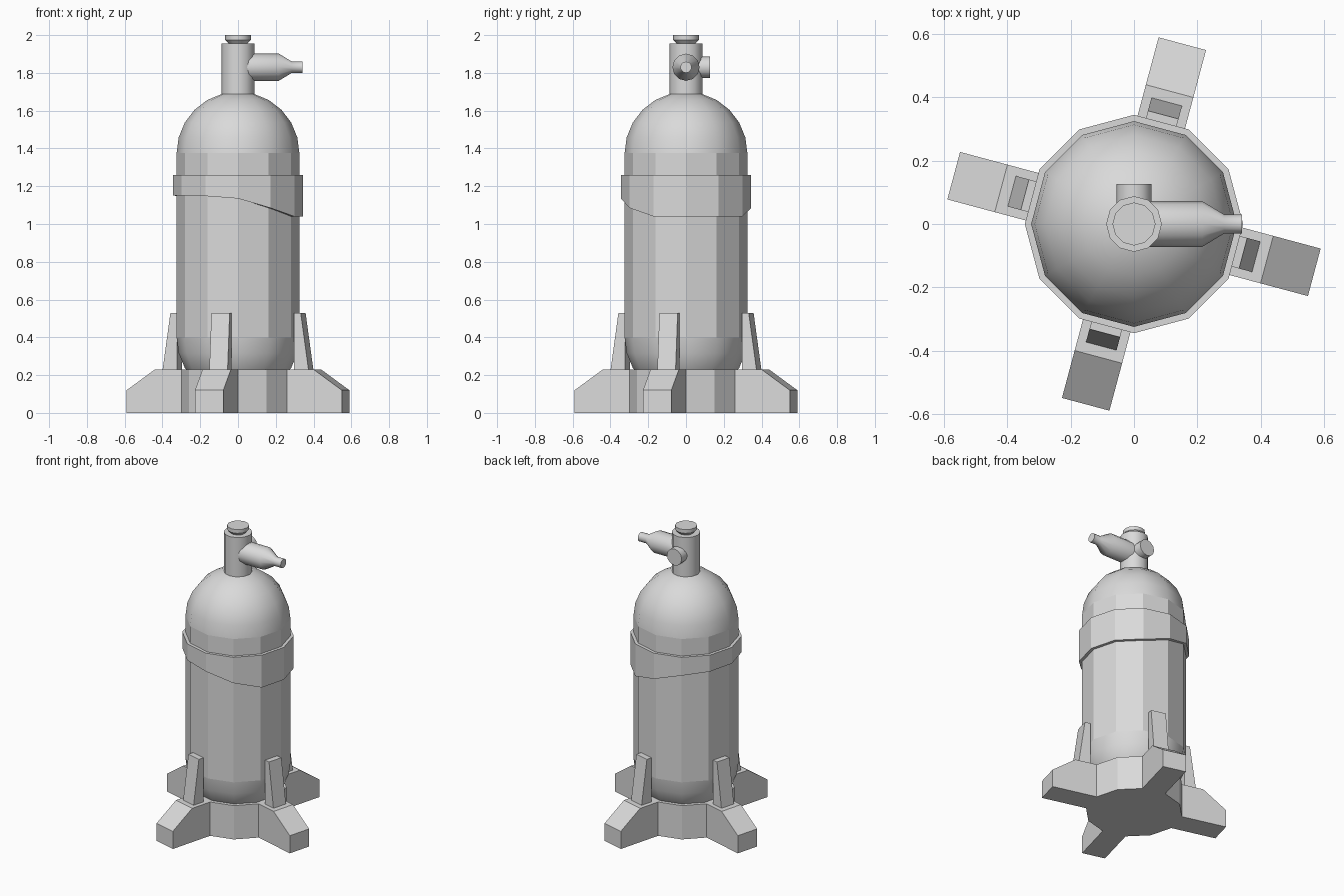
import bpy, bmesh, math
from mathutils import Matrix, Vector

cube = bpy.data.objects.get("Cube")
if cube:
    bpy.data.objects.remove(cube)

GREY = (0.7, 0.7, 0.7, 1)
grey = bpy.data.materials.new("plain grey")
grey.use_nodes = True
grey.diffuse_color = GREY
grey.node_tree.nodes["Principled BSDF"].inputs["Base Color"].default_value = GREY

SIDES = 12
STEP = math.tau / SIDES


def finish(name, bm):
    bmesh.ops.recalc_face_normals(bm, faces=bm.faces)
    mesh = bpy.data.meshes.new(name)
    bm.to_mesh(mesh)
    bm.free()
    mesh.materials.append(grey)
    obj = bpy.data.objects.new(name, mesh)
    bpy.context.collection.objects.link(obj)
    return obj


def lathe(profile, close=False, matrix=Matrix()):
    """Turn (radius, height) points about z; ends are capped, or joined if close."""
    bm = bmesh.new()
    rings = []
    for r, z in profile:
        rings.append([bm.verts.new((r * math.cos(i * STEP), r * math.sin(i * STEP), z))
                      for i in range(SIDES)])
    pairs = list(zip(rings, rings[1:]))
    if close:
        pairs.append((rings[-1], rings[0]))
    else:
        bm.faces.new(rings[0])
        bm.faces.new(rings[-1])
    for a, b in pairs:
        for i in range(SIDES):
            j = (i + 1) % SIDES
            bm.faces.new((a[i], a[j], b[j], b[i]))
    bm.transform(matrix)
    bmesh.ops.recalc_face_normals(bm, faces=bm.faces)
    return bm


def smooth_round(name, bm):
    """Smooth the quads of a turned part, keeping sharp rims."""
    for f in bm.faces:
        f.smooth = len(f.verts) == 4
    for e in bm.edges:
        e.smooth = e.calc_face_angle(0) < math.radians(35)
    return finish(name, bm)


# Tank: faceted wall with smooth domed ends
R, LOW, HIGH, RINGS = 0.325, 0.4, 1.375, 6
arc = [(R * math.cos(t), R * math.sin(t))
       for t in (math.pi / 2 * k / RINGS for k in range(RINGS))]
tip = (0.01, R)
profile = [(r, LOW - z) for r, z in reversed(arc + [tip])]
profile += [(r, HIGH + z) for r, z in arc + [tip]]
bm = lathe(profile)
for f in bm.faces:
    f.smooth = not LOW < f.calc_center_median().z < HIGH
finish("tank", bm)

# Band: its lower edge dips towards the left side
bm = lathe([(0.345, 1.04), (0.345, 1.26), (0.315, 1.26), (0.315, 1.04)], close=True)
DIP = [1.04, 1.04, 1.085, 1.135, 1.148, 1.15]
for v in bm.verts:
    if v.co.z < 1.1:
        turn = abs((math.degrees(math.atan2(v.co.y, v.co.x)) - 15 + 180) % 360 - 180)
        v.co.z = DIP[int(turn // 30)]
finish("band", bm)

# Base: hub with four feet pulled out of every third facet
bm = lathe([(0.30, 0), (0.30, 0.23)])
feet = [f for f in bm.faces if abs(f.normal.z) < 0.1
        and round(math.degrees(math.atan2(f.normal.y, f.normal.x)) + 15) % 90 == 0]
for length, top in ((0.145, 0.23), (0.155, 0.12)):
    feet = bmesh.ops.extrude_discrete_faces(bm, faces=feet)["faces"]
    for f in feet:
        out = Vector((f.normal.x, f.normal.y, 0)).normalized()
        for v in f.verts:
            v.co += out * length
            if v.co.z > 0.1:
                v.co.z = top
finish("base", bm)

# Tapered braces standing on the feet
for k in range(4):
    bm = bmesh.new()
    outline = [(0.32, 0.22), (0.401, 0.22), (0.357, 0.53), (0.32, 0.53)]
    face = bm.faces.new([bm.verts.new((r, -0.05, z)) for r, z in outline])
    new = bmesh.ops.extrude_face_region(bm, geom=[face])["geom"]
    bmesh.ops.translate(bm, vec=(0, 0.1, 0),
                        verts=[v for v in new if isinstance(v, bmesh.types.BMVert)])
    bm.transform(Matrix.Rotation(math.radians(90 * k - 15), 4, "Z"))
    finish(f"brace_{k + 1}", bm)

# Valve stem, cap, nozzle and rear plug
smooth_round("valve_stem", lathe([(0.088, 1.6), (0.088, 1.955)]))
smooth_round("valve_cap", lathe([(0.045, 1.95), (0.068, 1.975), (0.068, 2.0)]))
up = Matrix.Translation((0, 0, 1.83))
smooth_round("nozzle", lathe([(0.072, 0), (0.072, 0.216), (0.03, 0.285), (0.03, 0.342)],
                             matrix=up @ Matrix.Rotation(math.pi / 2, 4, "Y")))
smooth_round("rear_plug", lathe([(0.056, 0), (0.056, 0.126)],
                                matrix=up @ Matrix.Rotation(-math.pi / 2, 4, "X")))
